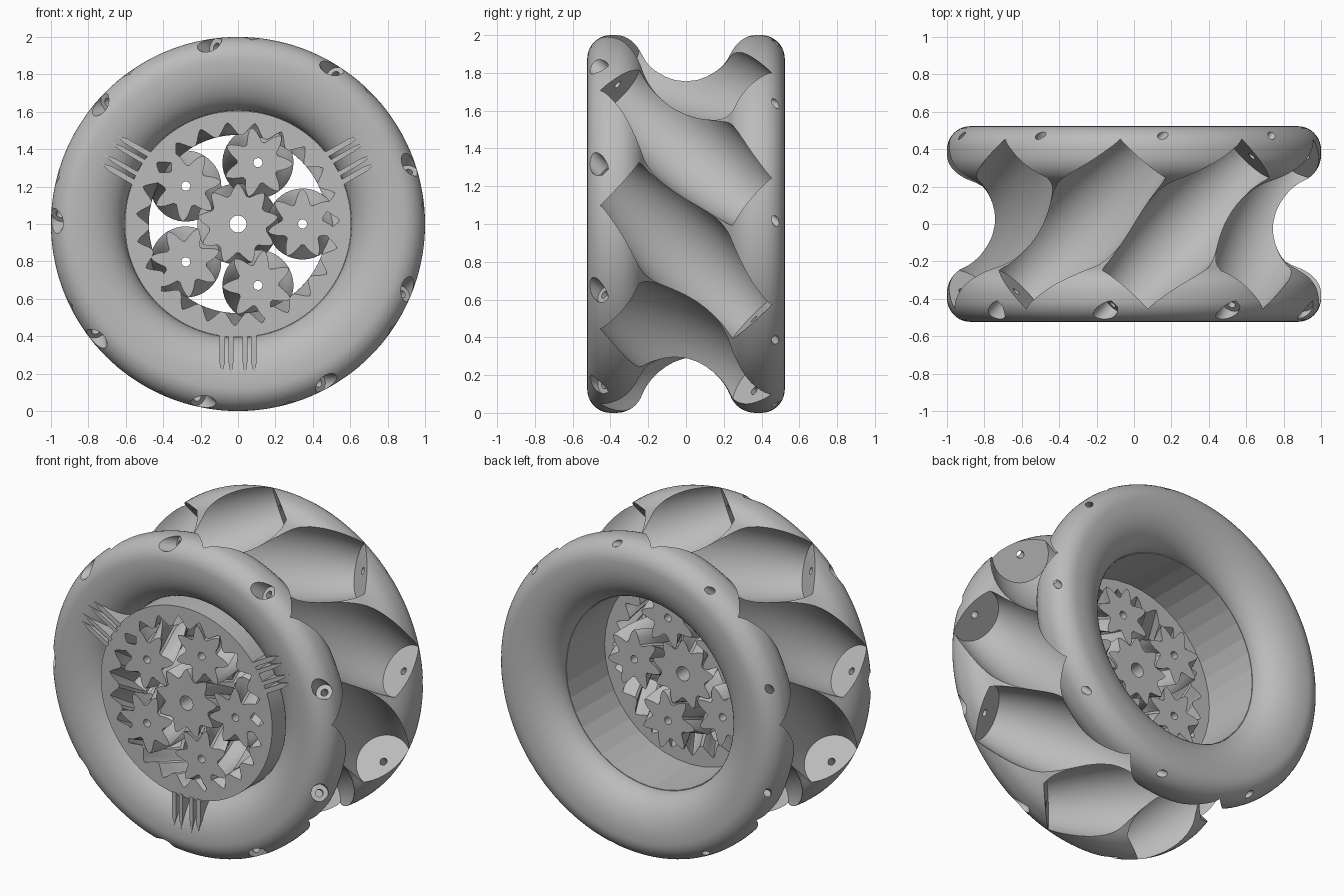
import bpy, bmesh
from math import sin, cos, pi, radians, atan2
from mathutils import Vector, Matrix

cube = bpy.data.objects.get("Cube")
if cube:
    bpy.data.objects.remove(cube, do_unlink=True)

CENTRE = Vector((0, 0, 1))


def material(name, rgb):
    m = bpy.data.materials.new(name)
    m.use_nodes = True
    m.diffuse_color = (*rgb, 1)
    m.node_tree.nodes["Principled BSDF"].inputs["Base Color"].default_value = (*rgb, 1)
    return m


GREY = material("plain grey", (0.5, 0.5, 0.5))


def finish(bm, name, smooth=None):
    bmesh.ops.recalc_face_normals(bm, faces=bm.faces)
    me = bpy.data.meshes.new(name)
    bm.to_mesh(me)
    bm.free()
    ob = bpy.data.objects.new(name, me)
    bpy.context.collection.objects.link(ob)
    me.materials.append(GREY)
    if smooth:
        shade(ob, smooth)
    return ob


def shade(ob, angle):
    bpy.ops.object.select_all(action='DESELECT')
    ob.select_set(True)
    bpy.context.view_layer.objects.active = ob
    bpy.ops.object.shade_smooth_by_angle(angle=radians(angle))


def skin(bm, rings, closed):
    """Join equal-length loops of vertices with quads."""
    n = len(rings[0])
    pairs = list(zip(rings, rings[1:])) + ([(rings[-1], rings[0])] if closed else [])
    for a, b in pairs:
        for i in range(n):
            j = (i + 1) % n
            bm.faces.new((a[i], a[j], b[j], b[i]))
    if not closed:
        bm.faces.new(rings[0])
        bm.faces.new(rings[-1])


def revolve(profile, segs, closed, matrix):
    """Spin (radius, along) points round the local y axis."""
    bm = bmesh.new()
    rings = [[bm.verts.new(matrix @ Vector((r * cos(2 * pi * i / segs), y, r * sin(2 * pi * i / segs))))
              for i in range(segs)] for r, y in profile]
    skin(bm, rings, closed)
    return bm


def arc(cr, cy, a, b, start, end, steps):
    return [(cr + a * cos(t), cy + b * sin(t)) for t in
            (radians(start + (end - start) * i / steps) for i in range(steps + 1))]


# Wheel hub: two rounded rims joined by a hollow waist
RIM_R, RIM_Y, TUBE = 0.85, 0.37, 0.15
WAIST_R, WAIST = 1.016, 0.256
CORNER = 0.125
LIP = 0.345
touch = atan2(-RIM_Y, WAIST_R - RIM_R) * 180 / pi
half = arc(RIM_R, LIP, 0.244, 0.523 - LIP, 180, 90, 14)
half += arc(1 - CORNER, 0.523 - CORNER, CORNER, CORNER, 90, 0, 10)
half += arc(RIM_R, RIM_Y, TUBE, TUBE, 0, touch, 8)
half += arc(WAIST_R, 0, WAIST, WAIST, touch + 180, 180, 10)[1:]
profile = half + [(r, -y) for r, y in reversed(half[:-1])]
hub = finish(revolve(profile, 144, True, Matrix.Translation(CENTRE)), "wheel_hub")

# Nine slanted roller pockets with their axle holes, cut from the hub
LONG = 0.51
pocket = [(0.05, -0.8), (0.05, -0.61), (0.022, -0.61), (0.022, -LONG)]
pocket += [(0.24 - 0.075 * (k / 8) ** 2, LONG * k / 8) for k in range(-8, 9)]
pocket += [(0.022, LONG), (0.022, 0.8)]
for k in range(9):
    phi = radians(30 + 40 * k)
    out = Vector((cos(phi), 0, sin(phi)))
    axis = Vector((sin(phi), 1, -cos(phi))).normalized()
    side = axis.cross(out)
    turn = Matrix((out, axis, side)).transposed().to_4x4()
    place = Matrix.Translation(CENTRE + out * RIM_R) @ turn
    cutter = finish(revolve(pocket, 48, False, place), "pocket_cutter")
    cutter.hide_render = True
    mod = hub.modifiers.new("pocket", 'BOOLEAN')
    mod.operation, mod.solver, mod.object = 'DIFFERENCE', 'EXACT', cutter
    bpy.context.view_layer.objects.active = hub
    bpy.ops.object.modifier_apply(modifier=mod.name)
    bpy.data.objects.remove(cutter, do_unlink=True)
shade(hub, 30)

# Flat-sided lining of the open bore
lining = [(0.603, -0.1), (0.603, LIP), (0.608, LIP), (0.608, -0.1)]
finish(revolve(lining, 40, True, Matrix.Translation(CENTRE)), "bore_lining")

# Herringbone gears with pointed teeth
FRONT, BACK = -0.52, 0.03
TOOTH = ((0.0, 1.0), (0.1, 0.8), (0.2, 0.52), (0.3, 0.24), (0.42, 0.0),
         (0.58, 0.0), (0.7, 0.24), (0.8, 0.52), (0.9, 0.8))


def gear(name, centre, teeth, root, tip, plain, phase, twist, back=BACK):
    """Toothed loop against a plain circle, twisted out to mid width and back."""
    bm = bmesh.new()
    shape = [((k + u) * 2 * pi / teeth, root + (tip - root) * h) for k in range(teeth) for u, h in TOOTH]

    def loop(y, turn, radius=None):
        return [bm.verts.new(centre + Vector(((radius or r) * cos(a + turn), y, (radius or r) * sin(a + turn))))
                for a, r in shape]
    layers = 12
    rings = []
    for i in range(layers + 1):
        f = i / layers
        rings.append(loop(FRONT + (back - FRONT) * f, phase + twist * (1 - abs(2 * f - 1))))
    rings += [loop(back, phase, plain), loop(FRONT, phase, plain)]
    skin(bm, rings, True)
    return finish(bm, name, 25)


SUN, PLANET = 9, 7
RING = SUN + 2 * PLANET
ORBIT = 0.345
UNIT = ORBIT / (SUN + PLANET)
SLANT = 0.14
sun_phase = pi / 2
gear("sun_gear", CENTRE, SUN, 0.155, 0.217, 0.045, sun_phase, -SLANT / (UNIT * SUN))
for k in range(5):
    th = 2 * pi * k / 5
    phase = th + pi - (pi - SUN * (th - sun_phase)) / PLANET
    gear("planet_gear_%d" % (k + 1), CENTRE + Vector((cos(th), 0, sin(th))) * ORBIT,
         PLANET, 0.112, 0.19, 0.024, phase, SLANT / (UNIT * PLANET))
gear("ring_gear", CENTRE, RING, 0.477, 0.545, 0.605, radians(2), SLANT / (UNIT * RING), -0.04)

# Three sets of pointed blades from the ring gear over the rim
for k in range(3):
    ang = radians(30 + 120 * k)
    out = Vector((cos(ang), 0, sin(ang)))
    side = Vector((-sin(ang), 0, cos(ang)))
    bm = bmesh.new()
    for s in (-1, 1):
        for edge, inner, tip in ((0.1, 0.07, 0.8), (0.025, 0.05, 0.82)):
            plan = ((0.59, edge), (0.74, edge), (tip, (edge + inner) / 2), (0.74, inner), (0.59, inner))
            rings = [[bm.verts.new(CENTRE + out * (0.59 + (r - 0.59) * reach) + side * (w * s) + Vector((0, y, 0)))
                      for r, w in plan] for y, reach in ((-0.523, 1), (-0.4, 0.6))]
            skin(bm, rings, False)
    finish(bm, "ring_blades_%d" % (k + 1))
